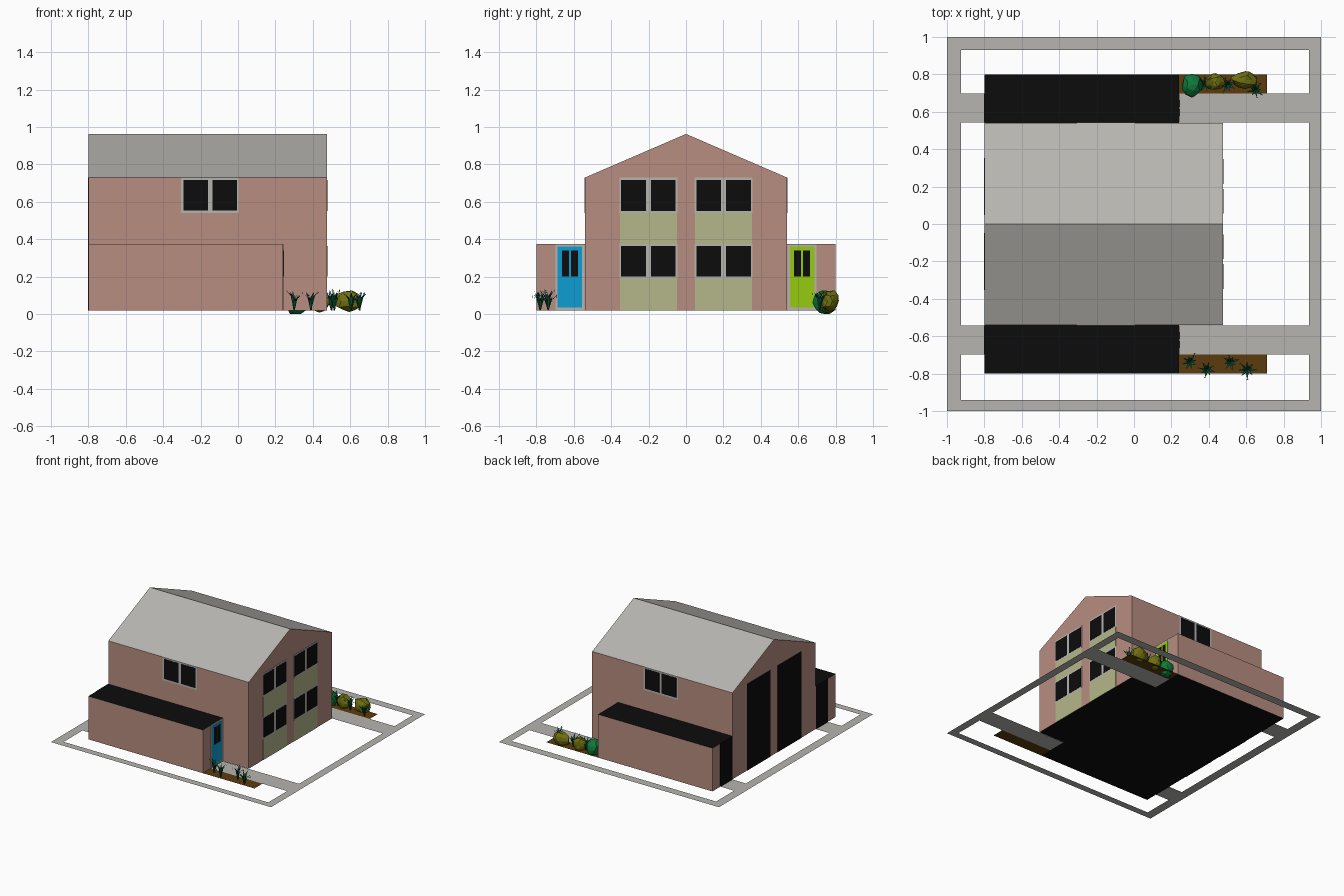
import bpy, bmesh, math, random
from mathutils import Vector

if "Cube" in bpy.data.objects:
    bpy.data.objects.remove(bpy.data.objects["Cube"])

random.seed(4)
G = 0.02  # ground level


def material(name, rgb):
    m = bpy.data.materials.new(name)
    lin = [((c / 255 + 0.055) / 1.055) ** 2.4 if c > 10 else c / 255 / 12.92 for c in rgb]
    m.diffuse_color = (*lin, 1)
    m.use_nodes = True
    m.node_tree.nodes["Principled BSDF"].inputs["Base Color"].default_value = m.diffuse_color
    return m


BRICK = material("brick", (184, 141, 129))
GREY = material("light_grey", (183, 181, 176))
BLACK = material("black", (12, 12, 12))
PANEL = material("pale_green_panel", (181, 183, 138))
BLUE = material("blue", (13, 157, 209))
LIME = material("lime", (151, 203, 17))
SOIL = material("soil_brown", (92, 59, 14))
BUSH = material("bush_green", (14, 122, 58))
OLIVE = material("olive_green", (112, 112, 16))
LEAF = material("leaf_green", (12, 84, 56))


def finish(name, bm, mats, rule=None):
    bm.normal_update()
    if rule:
        for f in bm.faces:
            f.material_index = rule(f)
    me = bpy.data.meshes.new(name)
    bm.to_mesh(me)
    bm.free()
    for m in mats:
        me.materials.append(m)
    ob = bpy.data.objects.new(name, me)
    bpy.context.collection.objects.link(ob)
    return ob


def extrude_x(name, profile, x0, x1, mats, rule):
    """Extrude a (y, z) profile along x."""
    bm = bmesh.new()
    f = bm.faces.new([bm.verts.new((x0, y, z)) for y, z in profile])
    ext = bmesh.ops.extrude_face_region(bm, geom=[f])["geom"]
    bmesh.ops.translate(bm, vec=(x1 - x0, 0, 0), verts=[v for v in ext if isinstance(v, bmesh.types.BMVert)])
    bmesh.ops.recalc_face_normals(bm, faces=bm.faces)
    return finish(name, bm, mats, rule)


def boxes(name, spans, mat):
    """Boxes given as ((x0, x1), (y0, y1), (z0, z1))."""
    bm = bmesh.new()
    for span in spans:
        vs = bmesh.ops.create_cube(bm, size=1)["verts"]
        for v in vs:
            v.co = [(a + b) / 2 + c * abs(b - a) for (a, b), c in zip(span, v.co)]
    return finish(name, bm, [mat])


def flats(name, rects, mat):
    """Flat ground rectangles given as (x0, x1, y0, y1)."""
    bm = bmesh.new()
    for x0, x1, y0, y1 in rects:
        y0, y1 = sorted((y0, y1))
        bm.faces.new([bm.verts.new((x, y, G)) for x, y in ((x0, y0), (x1, y0), (x1, y1), (x0, y1))])
    return finish(name, bm, [mat])


def top_rule(f):
    return 1 if f.normal.z > 0.5 else 2 if f.normal.z < -0.5 else 0


# Main house with pitched roof
extrude_x("house", [(-0.54, G), (0.54, G), (0.54, 0.73), (0, 0.963), (-0.54, 0.73)],
          -0.8, 0.475, [BRICK, GREY, BLACK], top_rule)

# Gable windows and panels
XF = 0.475
for s, side in ((-1, "front"), (1, "back")):
    def ys(a, b):
        return (s * a, s * b)
    for z0, z1, level in ((0.19, 0.375, "lower"), (0.54, 0.73, "upper")):
        boxes(f"{side}_{level}_window_frame", [((XF, XF + 0.002), ys(0.045, 0.355), (z0, z1))], GREY)
        boxes(f"{side}_{level}_window_panes",
              [((XF, XF + 0.004), ys(a, b), (z0 + 0.012, z1 - 0.012)) for a, b in ((0.055, 0.188), (0.215, 0.347))],
              BLACK)
    boxes(f"{side}_gable_panels",
          [((XF, XF + 0.002), ys(0.048, 0.353), z) for z in ((G, 0.19), (0.375, 0.54))], PANEL)

    # Side wall window
    def out(t):
        return (s * 0.54, s * (0.54 + t))
    boxes(f"{side}_wall_window_frame", [((-0.305, 0.005), out(0.002), (0.54, 0.73))], GREY)
    boxes(f"{side}_wall_window_panes",
          [(x, out(0.004), (0.555, 0.718)) for x in ((-0.291, -0.16), (-0.137, -0.006))], BLACK)

    # Flat-roofed wing
    extrude_x(f"{side}_wing", [(s * 0.54, G), (s * 0.8, G), (s * 0.8, 0.375), (s * 0.54, 0.375)],
              -0.8, 0.24, [BRICK, BLACK, BLACK], top_rule)

    # Door with two slim panes
    XD = 0.24
    boxes(f"{side}_door_frame", [((XD, XD + 0.002), ys(0.542, 0.698), (G, 0.374))], GREY)
    boxes(f"{side}_door", [((XD, XD + 0.004), ys(0.556, 0.686), (0.035, 0.36))], BLUE if s < 0 else LIME)
    boxes(f"{side}_door_panes",
          [((XD, XD + 0.006), ys(a, b), (0.2, 0.34)) for a, b in ((0.578, 0.614), (0.626, 0.662))], BLACK)

    # Black openings on the left end wall
    boxes(f"{side}_left_openings",
          [((-0.803, -0.8), ys(0.047, 0.353), (G, 0.73)), ((-0.803, -0.8), ys(0.542, 0.698), (G, 0.375))], BLACK)

    # Flower bed
    flats(f"{side}_flower_bed", [(0.24, 0.71, s * 0.697, s * 0.8)], SOIL)

# Paving: outer ring and cross paths
flats("paving", [(-1, -0.925, -1, 1), (0.935, 1, -1, 1),
                 (-0.925, 0.935, -1, -0.942), (-0.925, 0.935, 0.93, 1)]
      + [(x0, x1, s * 0.542, s * 0.697) for s in (-1, 1) for x0, x1 in ((-0.925, -0.8), (0.24, 0.935))], GREY)


# Faceted bushes
def bush(name, centre, size, mat):
    bm = bmesh.new()
    bmesh.ops.create_icosphere(bm, subdivisions=2, radius=1)
    for v in bm.verts:
        k = random.uniform(0.82, 1.05)
        v.co = [c + a * k * r for c, a, r in zip(centre, v.co, size)]
        v.co.z = max(v.co.z, 0)
    finish(name, bm, [mat])


bush("green_bush", (0.31, 0.745, 0.06), (0.06, 0.068, 0.075), BUSH)
bush("small_olive_bush", (0.435, 0.76, 0.065), (0.06, 0.05, 0.06), OLIVE)
bush("large_olive_bush", (0.595, 0.77, 0.07), (0.078, 0.05, 0.065), OLIVE)


# Flowering tufts: arching blades with small petals at the tips
def tuft(name, x, y, petal):
    bm = bmesh.new()
    turn = random.uniform(0, 6)
    for i in range(8):
        a = turn + i * math.tau / 8
        d = Vector((math.cos(a), math.sin(a), 0))
        w = Vector((-d.y, d.x, 0)) * 0.007
        reach, h = random.uniform(0.03, 0.052), random.uniform(0.07, 0.105)
        base = Vector((x, y, G))
        mid = base + d * reach * 0.4 + Vector((0, 0, h * 0.75))
        tip = base + d * reach + Vector((0, 0, h))
        b0, b1, m0, m1, t = [bm.verts.new(p) for p in (base - w * 0.6, base + w * 0.6, mid - w, mid + w, tip)]
        bm.faces.new((b0, b1, m1, m0))
        bm.faces.new((m0, m1, t))
        if i % 3 == 0:
            up = Vector((0, 0, 0.01))
            f = bm.faces.new([bm.verts.new(p) for p in (tip - w, tip - up, tip + w, tip + up + d * 0.005)])
            f.material_index = 1
    finish(name, bm, [LEAF, petal])


for i, (x, y) in enumerate(((0.3, -0.737), (0.39, -0.78), (0.515, -0.737), (0.605, -0.78))):
    tuft(f"front_tuft_{i + 1}", x, y, GREY)
for i, (x, y) in enumerate(((0.385, 0.75), (0.5, 0.745), (0.65, 0.715))):
    tuft(f"back_tuft_{i + 1}", x, y, BLUE)
